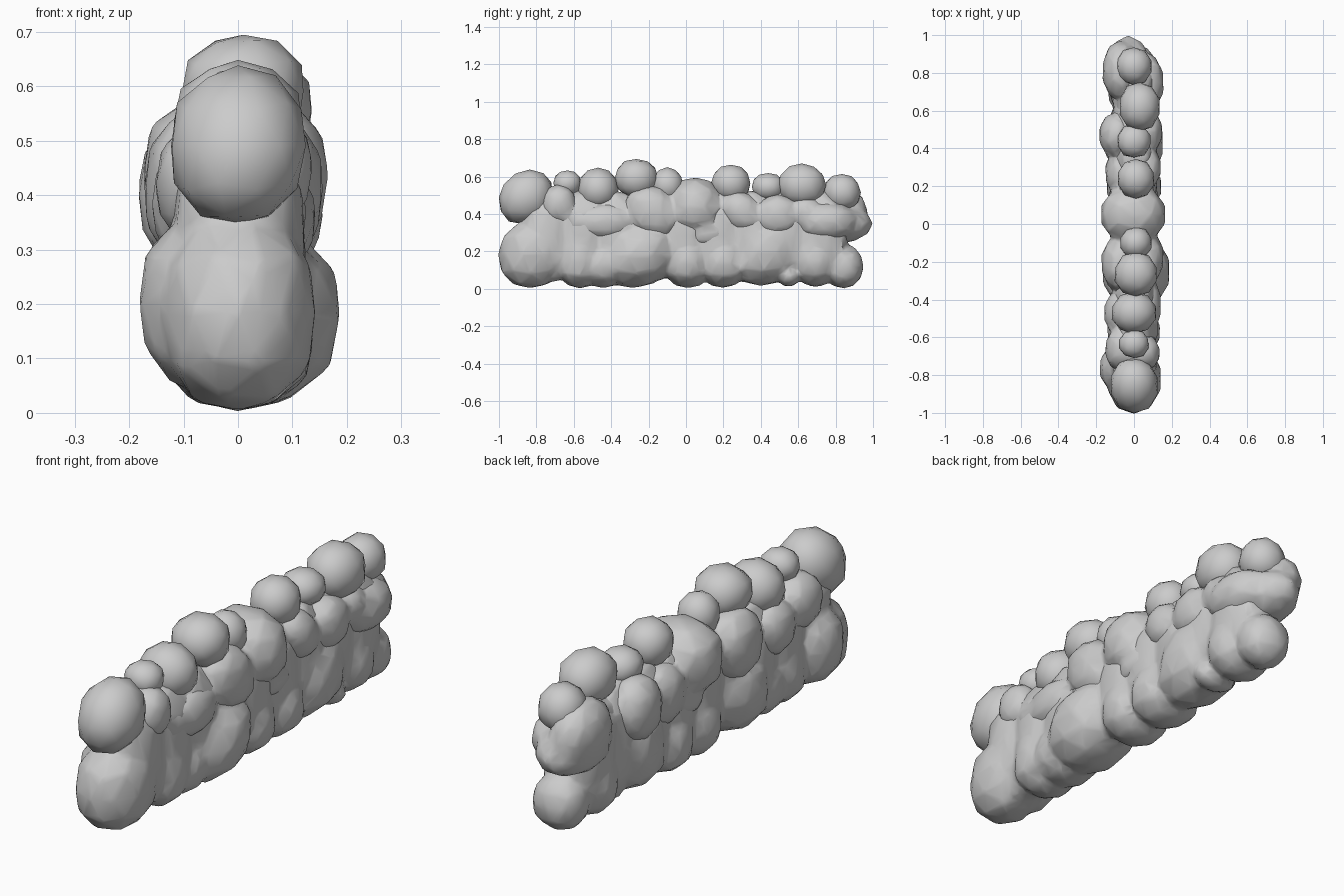
import bpy, math, random
from mathutils import Vector

random.seed(4)


def stone(name, x, y, z, rx, ry, rz, power=2.4, turn=0.0):
    """Faceted, slightly squared and irregular rounded stone."""
    bpy.ops.mesh.primitive_ico_sphere_add(subdivisions=2, radius=1, location=(x, y, z))
    ob = bpy.context.object
    ob.name = name
    for v in ob.data.vertices:
        d = v.co.normalized()
        k = sum(abs(c) ** power for c in d) ** (-1 / power)
        p = d * k * random.uniform(0.97, 1.02)
        # lean each stone in the plane of the wall
        p = Vector((p.x * rx, p.y * ry + p.z * turn, p.z * rz))
        p.z = max(p.z, -z + 0.002)
        v.co = p
    for f in ob.data.polygons:
        f.use_smooth = True
    return ob


def weld(stones, name):
    """Merge neighbouring stones into one course with soft, weathered joints."""
    bpy.ops.object.select_all(action='DESELECT')
    for s in stones:
        s.select_set(True)
    ob = stones[0]
    bpy.context.view_layer.objects.active = ob
    bpy.ops.object.join()
    ob.name = name
    m = ob.modifiers.new("weld", 'REMESH')
    m.mode, m.voxel_size, m.use_smooth_shade = 'VOXEL', 0.014, True
    m = ob.modifiers.new("weather", 'SMOOTH')
    m.factor, m.iterations = 0.5, 4
    m = ob.modifiers.new("simplify", 'DECIMATE')
    m.ratio = 0.12
    return ob


# Foundation course: x, y, z, half sizes, squareness, lean
bottom = [
    (0.0, -0.82, 0.185, 0.145, 0.183, 0.185, 2.3, 0.015),
    (-0.05, -0.76, 0.20, 0.135, 0.14, 0.17, 2.3, 0.0),
    (0.0, -0.57, 0.155, 0.145, 0.125, 0.155, 2.4, 0.0),
    (0.01, -0.25, 0.18, 0.18, 0.20, 0.175, 2.3, 0.03),
    (0.0, -0.44, 0.13, 0.14, 0.12, 0.125, 2.4, 0.0),
    (0.0, 0.01, 0.14, 0.15, 0.13, 0.135, 2.4, 0.0),
    (0.0, 0.20, 0.14, 0.15, 0.13, 0.135, 2.4, 0.0),
    (0.0, 0.43, 0.20, 0.16, 0.19, 0.185, 2.3, 0.03),
    (0.02, 0.55, 0.07, 0.10, 0.06, 0.06, 2.2, 0.0),
    (0.0, 0.69, 0.15, 0.14, 0.12, 0.14, 2.4, 0.0),
    (0.0, 0.845, 0.12, 0.115, 0.105, 0.12, 2.2, 0.0),
]

# Middle course, with separate face stones left and right
middle = [
    (-0.03, 0.80, 0.35, 0.125, 0.20, 0.11, 2.2, 0.0),
    (0.045, 0.75, 0.36, 0.115, 0.17, 0.105, 2.2, 0.0),
    (-0.07, 0.81, 0.42, 0.10, 0.16, 0.14, 2.2, 0.0),
    (-0.005, 0.05, 0.44, 0.177, 0.155, 0.16, 2.3, 0.0),
    (0.05, 0.30, 0.41, 0.095, 0.115, 0.115, 2.3, -0.03),
    (-0.06, 0.27, 0.37, 0.095, 0.13, 0.13, 2.3, 0.0),
    (0.06, 0.49, 0.39, 0.092, 0.12, 0.115, 2.3, 0.0),
    (-0.09, 0.47, 0.40, 0.097, 0.12, 0.14, 2.3, 0.0),
    (0.06, -0.18, 0.41, 0.10, 0.14, 0.145, 2.3, -0.03),
    (-0.07, -0.21, 0.41, 0.105, 0.15, 0.15, 2.3, 0.0),
    (0.06, -0.43, 0.36, 0.085, 0.16, 0.10, 2.3, 0.0),
    (-0.07, -0.47, 0.38, 0.09, 0.12, 0.12, 2.3, 0.0),
    (0.05, -0.68, 0.45, 0.09, 0.095, 0.11, 2.3, 0.0),
    (-0.06, -0.66, 0.42, 0.095, 0.12, 0.12, 2.3, 0.0),
    (0.03, -0.57, 0.36, 0.10, 0.09, 0.09, 2.3, 0.0),
    (0.02, 0.64, 0.41, 0.12, 0.09, 0.10, 2.3, 0.0),
    (0.0, 0.12, 0.30, 0.135, 0.14, 0.09, 2.5, 0.0),
]

# Coping stones along the top
top = [
    (0.0, -0.855, 0.49, 0.127, 0.145, 0.147, 2.2, 0.02),
    (0.0, -0.635, 0.565, 0.08, 0.075, 0.07, 2.2, 0.0),
    (0.0, -0.47, 0.535, 0.12, 0.11, 0.112, 2.2, 0.0),
    (0.01, -0.265, 0.59, 0.115, 0.118, 0.105, 2.2, 0.0),
    (0.01, -0.10, 0.555, 0.085, 0.085, 0.095, 2.2, 0.0),
    (0.01, 0.24, 0.565, 0.10, 0.105, 0.10, 2.2, 0.0),
    (0.0, 0.44, 0.545, 0.09, 0.09, 0.075, 2.2, 0.0),
    (0.03, 0.62, 0.555, 0.11, 0.13, 0.115, 2.2, 0.0),
    (0.0, 0.835, 0.515, 0.095, 0.10, 0.10, 2.2, 0.0),
]

# Rubble core closing the gaps between the stones
core = [(0, -0.74 + i * 0.182, 0.28, 0.125, 0.15, 0.25, 2.8) for i in range(9)]

weld([stone("stone", *s) for s in bottom + core], "foundation_course")
weld([stone("stone", *s) for s in middle], "middle_course")
for i, s in enumerate(top, 1):
    stone(f"coping_stone_{i}", *s)
